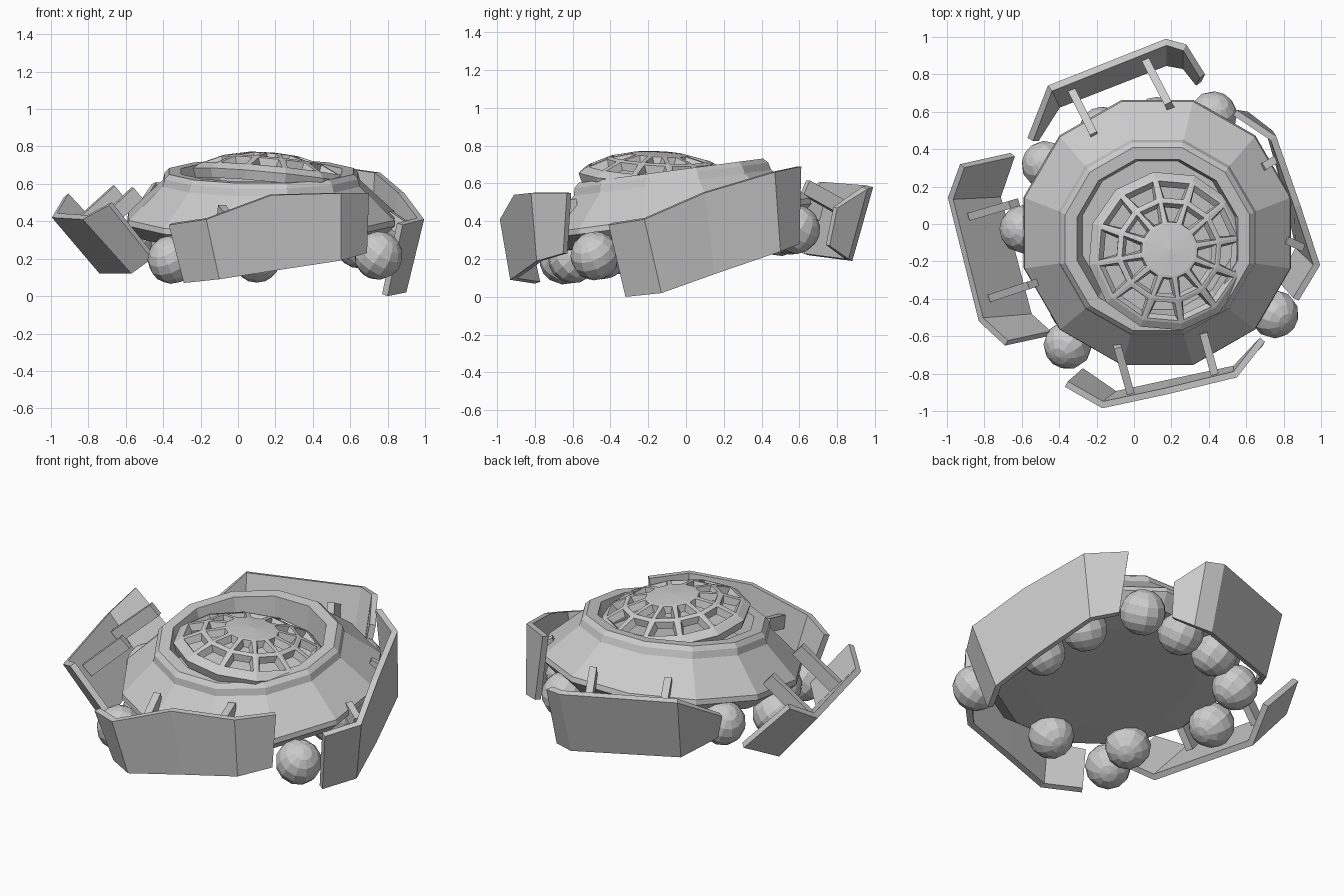
import bpy, bmesh, math
from mathutils import Vector, Matrix

if "Cube" in bpy.data.objects:
    bpy.data.objects.remove(bpy.data.objects["Cube"])

TILT = math.radians(7.5)
BODY = Matrix.Translation((0.125, -0.045, 0.40)) @ Matrix.Rotation(TILT, 4, 'X')


def finish(name, bm, matrix=None):
    me = bpy.data.meshes.new(name)
    bm.to_mesh(me)
    bm.free()
    ob = bpy.data.objects.new(name, me)
    bpy.context.collection.objects.link(ob)
    if matrix:
        ob.matrix_world = matrix
    return ob


def revolve(profile, n, offset):
    """Rings from (radius, z) pairs, bridged with flat quads."""
    bm = bmesh.new()
    rings = []
    for r, z in profile:
        rings.append([bm.verts.new((r * math.cos(offset + i * math.tau / n),
                                    r * math.sin(offset + i * math.tau / n), z))
                      for i in range(n)])
    for a, b in zip(rings, rings[1:]):
        for i in range(n):
            j = (i + 1) % n
            bm.faces.new((a[i], a[j], b[j], b[i]))
    return bm, rings


# Twelve-sided hull with raised collar and recessed well
bm, rings = revolve([(0.48, -0.085), (0.66, -0.075), (0.74, 0.0), (0.735, 0.03),
                     (0.545, 0.205), (0.535, 0.245), (0.51, 0.27),
                     (0.445, 0.27), (0.415, 0.12)], 12, math.radians(15))
bm.faces.new(rings[0][::-1])
bm.faces.new(rings[-1])
finish("hull", bm, BODY)

# Lattice dome sitting in the collar
bm, rings = revolve([(0.41, -0.05), (0.43, 0.0), (0.395, 0.03), (0.27, 0.088),
                     (0.14, 0.118)], 12, math.radians(10))
tip = bm.verts.new((0, 0, 0.128))
top = rings[-1]
for i in range(12):
    bm.faces.new((top[i], top[(i + 1) % 12], tip))
bm.faces.ensure_lookup_table()
cells = bm.faces[24:48]
bmesh.ops.recalc_face_normals(bm, faces=bm.faces)
bmesh.ops.inset_individual(bm, faces=cells[:12], thickness=0.024)
bmesh.ops.inset_individual(bm, faces=cells[12:], thickness=0.018)
bmesh.ops.inset_individual(bm, faces=cells, thickness=0.02, depth=-0.04)
bmesh.ops.delete(bm, geom=cells, context='FACES')
finish("lattice_dome", bm, Matrix.Translation((0.18, -0.145, 0.64))
       @ Matrix.Rotation(math.radians(5.5), 4, 'Y')
       @ Matrix.Rotation(math.radians(-3), 4, 'X'))

# Armour panels: upper and lower edge, both counterclockwise from above
panels = {
    "front_panel": (
        [(-.37, -.87, .38), (-.17, -.985, .41), (.18, -.91, .54), (.55, -.82, .55), (.70, -.63, .55)],
        [(-.29, -.80, .07), (-.10, -.93, .09), (.22, -.86, .14), (.55, -.79, .19), (.69, -.65, .23)]),
    "right_panel": (
        [(.88, -.41, .38), (.995, -.22, .41), (.89, .10, .55), (.76, .47, .66), (.55, .61, .69)],
        [(.80, -.32, .0), (.90, -.13, .02), (.84, .15, .12), (.74, .50, .24), (.61, .60, .28)]),
    "back_panel": (
        [(.38, .80, .47), (.28, .96, .57), (.17, .99, .58), (-.46, .74, .60), (-.57, .46, .44)],
        [(.36, .76, .27), (.28, .86, .20), (.17, .88, .19), (-.42, .65, .22), (-.54, .46, .30)]),
    "left_panel": (
        [(-.93, .32, .53), (-.995, .14, .42), (-.83, -.52, .41), (-.69, -.65, .485)],
        [(-.66, .38, .24), (-.74, .15, .12), (-.57, -.50, .12), (-.46, -.60, .20)]),
}
for name, (upper, lower) in panels.items():
    bm = bmesh.new()
    u = [bm.verts.new(p) for p in upper]
    l = [bm.verts.new(p) for p in lower]
    for i in range(len(u) - 1):
        bm.faces.new((l[i], l[i + 1], u[i + 1], u[i]))
    ob = finish(name, bm)
    mod = ob.modifiers.new("thickness", 'SOLIDIFY')
    mod.thickness = 0.035
    mod.offset = -1
    mod.use_even_offset = True


# Struts between hull and panels
def strut(name, p, q):
    p, q = Vector(p), Vector(q)
    d = q - p
    bm = bmesh.new()
    bmesh.ops.create_cube(bm, size=1)
    bmesh.ops.scale(bm, vec=(0.042, 0.08, d.length), verts=bm.verts)
    finish(name, bm, Matrix.Translation((p + q) / 2) @ d.to_track_quat('Z', 'Y').to_matrix().to_4x4())


strut("back_strut_a", (.06, .88, .44), (.19, .63, .58))
strut("back_strut_b", (-.33, .71, .44), (-.21, .47, .56))
strut("left_strut_a", (-.86, .045, .36), (-.64, .11, .56))
strut("left_strut_b", (-.75, -.39, .35), (-.54, -.32, .55))
strut("front_strut_a", (-.02, -.90, .36), (-.09, -.65, .45))
strut("front_strut_b", (.43, -.80, .45), (.37, -.58, .48))
strut("right_strut_a", (.89, -.12, .36), (.80, -.08, .42))
strut("right_strut_b", (.75, .34, .46), (.68, .30, .50))

# Rolling balls under the rim: (angle, distance from hull centre)
balls = [(2, .53), (34, .58), (64, .69), (90, .59), (118, .61), (149, .69),
         (179, .71), (222, .60), (232, .77), (268, .56), (325, .77)]
for i, (a, r) in enumerate(balls):
    bm = bmesh.new()
    bmesh.ops.create_uvsphere(bm, u_segments=12, v_segments=8, radius=0.13)
    x = r * math.cos(math.radians(a))
    y = r * math.sin(math.radians(a))
    finish(f"ball_{i + 1}", bm, Matrix.Translation((0.12 + x, -0.04 + y, 0.275 + y * math.tan(TILT)))
           @ Matrix.Rotation(math.radians(a), 4, 'Z') @ Matrix.Rotation(0.7, 4, 'Y'))
